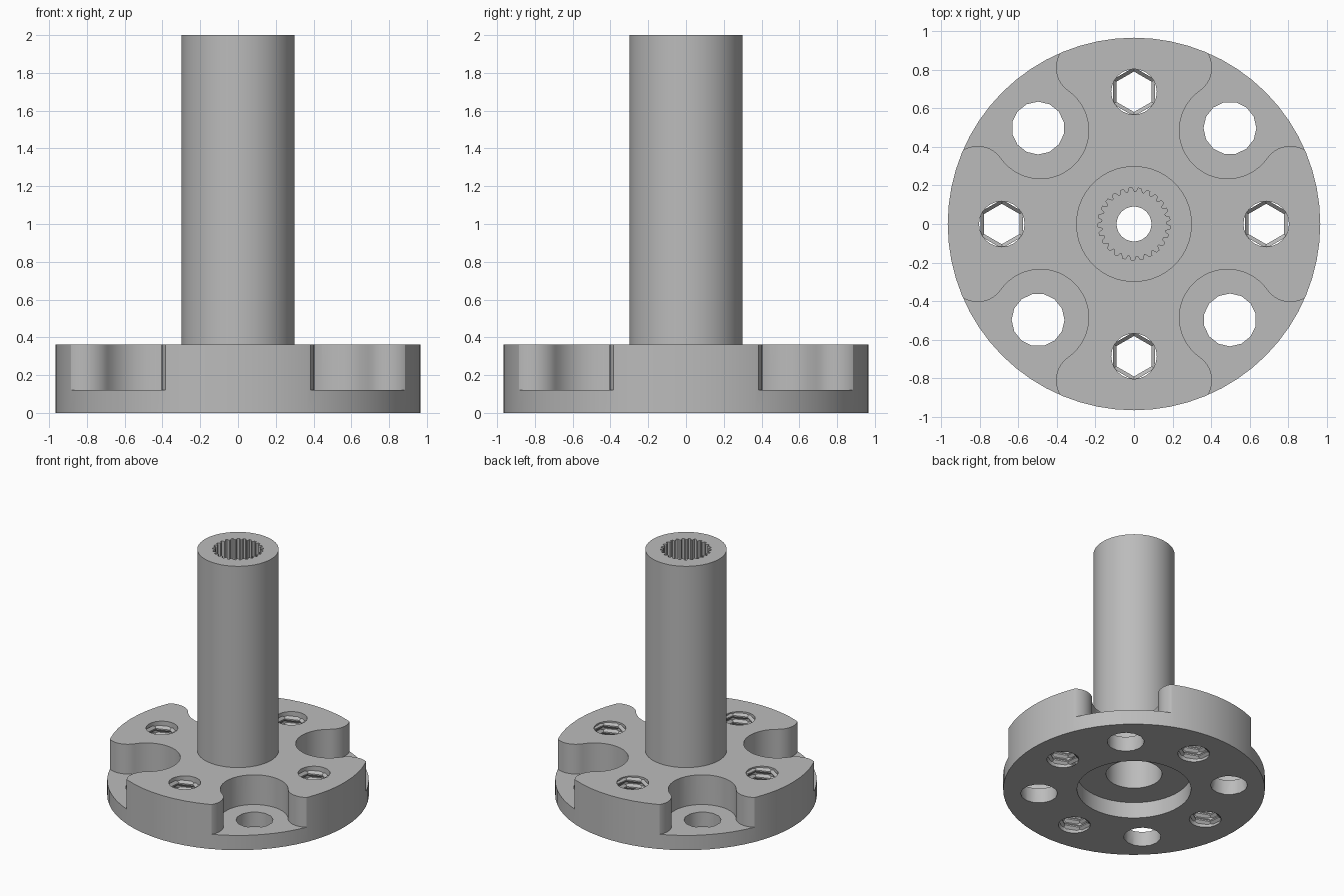
import bpy, bmesh, math
from mathutils import Vector, Matrix

if "Cube" in bpy.data.objects:
    bpy.data.objects.remove(bpy.data.objects["Cube"])

RIM, FLANGE_TOP, LEDGE, HEIGHT = 0.965, 0.362, 0.12, 2.0
BOLT = 0.685  # radius of the bolt circle

grey = bpy.data.materials.new("steel grey")
grey.use_nodes = True
colour = (0.5, 0.5, 0.5, 1)
grey.diffuse_color = colour
grey.node_tree.nodes["Principled BSDF"].inputs["Base Color"].default_value = colour


def make_object(name, bm):
    bmesh.ops.recalc_face_normals(bm, faces=bm.faces)
    mesh = bpy.data.meshes.new(name)
    bm.to_mesh(mesh)
    bm.free()
    mesh.materials.append(grey)
    obj = bpy.data.objects.new(name, mesh)
    bpy.context.collection.objects.link(obj)
    return obj


def lathe(name, profile, steps):
    bm = bmesh.new()
    rings = [[bm.verts.new((r * math.cos(a), r * math.sin(a), z)) for r, z in profile]
             for a in (math.tau * i / steps for i in range(steps))]
    n = len(profile)
    for i in range(steps):
        here, there = rings[i], rings[(i + 1) % steps]
        for j in range(n):
            k = (j + 1) % n
            bm.faces.new((here[j], there[j], there[k], here[k]))
    return make_object(name, bm)


def add_prism(bm, points, z0, z1, turn=0.0):
    spin = Matrix.Rotation(turn, 3, 'Z')
    low = [bm.verts.new(spin @ Vector((x, y, z0))) for x, y in points]
    high = [bm.verts.new(spin @ Vector((x, y, z1))) for x, y in points]
    bm.faces.new(low)
    bm.faces.new(high)
    for i in range(len(points)):
        j = (i + 1) % len(points)
        bm.faces.new((low[i], low[j], high[j], high[i]))


def circle(cx, cy, r, sides):
    return [(cx + r * math.cos(math.tau * i / sides),
             cy + r * math.sin(math.tau * i / sides)) for i in range(sides)]


def cut(target, name, bm):
    cutter = make_object(name, bm)
    cutter.hide_render = True
    mod = target.modifiers.new(name, 'BOOLEAN')
    mod.operation = 'DIFFERENCE'
    mod.solver = 'EXACT'
    mod.object = cutter
    bpy.context.view_layer.objects.active = target
    bpy.ops.object.modifier_apply(modifier=name)
    bpy.data.objects.remove(cutter)


def pocket_outline():
    # round pocket flowing through a fillet into the rim, mirrored on the diagonal
    p, c = Vector((0.485, 0.485)), Vector((0.257, 0.81))
    r_pocket, r_fillet = 0.25, 0.147
    to_fillet = (c - p)
    start, end = math.radians(225), math.atan2(to_fillet.y, to_fillet.x)
    half = []
    for i in range(15):
        a = start + (end - start) * i / 14
        half.append((p.x + r_pocket * math.cos(a), p.y + r_pocket * math.sin(a)))
    a = end - math.pi
    while True:
        a += math.radians(6)
        x, y = c.x + r_fillet * math.cos(a), c.y + r_fillet * math.sin(a)
        half.append((x, y))
        if math.hypot(x, y) > RIM:
            break
    half.append((x * 1.15, y * 1.3))
    half.append((1.1, 1.1))
    mirrored = [(y, x) for x, y in half[1:-1]]
    return half + mirrored[::-1]


# flange, shaft, stepped bore and bottom recess in one turned body
hub = lathe("flanged_hub", [
    (0.42, 0), (RIM, 0), (RIM, FLANGE_TOP), (0.3, FLANGE_TOP), (0.3, HEIGHT),
    (0.09, HEIGHT), (0.09, 1.35), (0.206, 1.35), (0.206, 0.13), (0.42, 0.13)], 64)

# four pockets
bm = bmesh.new()
for q in range(4):
    add_prism(bm, pocket_outline(), LEDGE, 0.6, q * math.pi / 2)
cut(hub, "pocket_cutter", bm)

# clearance holes in the pockets and holes for the threads
bm = bmesh.new()
for q in range(4):
    add_prism(bm, circle(0.497, 0.497, 0.137, 14), -0.1, 0.3, q * math.pi / 2)
    add_prism(bm, circle(BOLT, 0, 0.118, 24), -0.1, 0.6, q * math.pi / 2)
cut(hub, "hole_cutter", bm)

# toothed socket in the shaft end
bm = bmesh.new()
teeth = 25
outline = []
for t in range(teeth):
    for offset, r in ((0, 0.165), (0.25, 0.167), (0.45, 0.187), (0.8, 0.187)):
        a = math.tau * (t + offset) / teeth
        outline.append((r * math.cos(a), r * math.sin(a)))
add_prism(bm, outline, 1.5, 2.2)
cut(hub, "spline_cutter", bm)

# helical threads with six segments per turn
bm = bmesh.new()
pitch, turns = 0.055, 6
for q in range(4):
    centre = Matrix.Rotation(q * math.pi / 2, 3, 'Z') @ Vector((BOLT, 0, 0))
    rows = []
    for i in range(turns * 6 + 1):
        a = math.tau * i / 6 + math.pi / 6
        z = 0.015 + pitch * i / 6
        rows.append([bm.verts.new(centre + Vector((r * math.cos(a), r * math.sin(a),
                                                   min(max(z + dz, 0.002), 0.355))))
                     for r, dz in ((0.127, -0.024), (0.105, -0.005), (0.105, 0.005), (0.127, 0.024))])
    for a, b in zip(rows, rows[1:]):
        for j in range(4):
            k = (j + 1) % 4
            bm.faces.new((a[j], b[j], b[k], a[k]))
    bm.faces.new(rows[0])
    bm.faces.new(rows[-1])
make_object("screw_threads", bm)

# smooth rounded walls, keep edges sharp
bpy.ops.object.select_all(action='DESELECT')
hub.select_set(True)
bpy.context.view_layer.objects.active = hub
bpy.ops.object.shade_smooth_by_angle(angle=math.radians(30))
